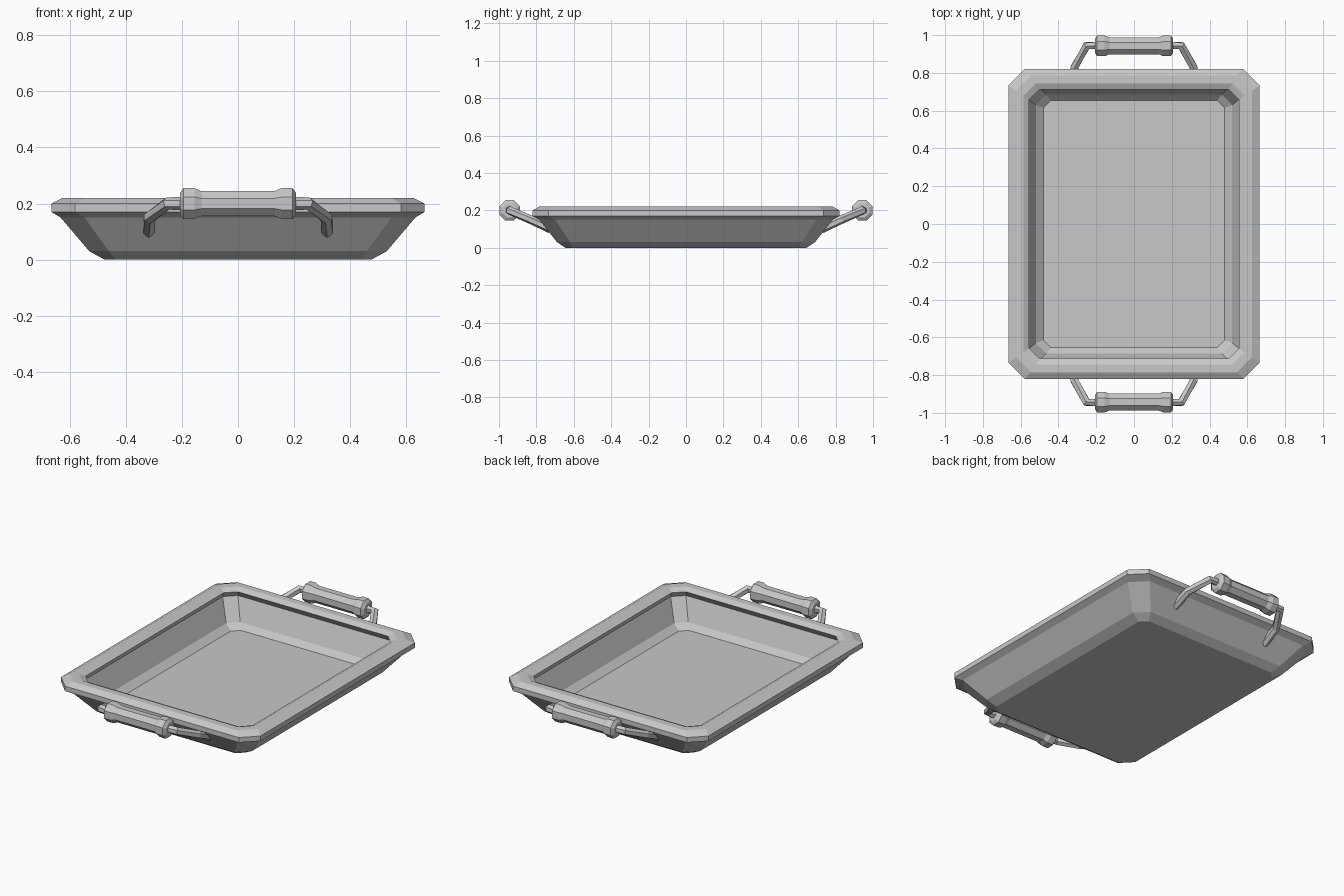
import bpy, bmesh, math
from mathutils import Vector

cube = bpy.data.objects.get("Cube")
if cube:
    bpy.data.objects.remove(cube, do_unlink=True)

# One plain metal colour
metal = bpy.data.materials.new("grey metal")
metal.use_nodes = True
GREY = (0.58, 0.58, 0.58, 1)
metal.diffuse_color = GREY
bsdf = next(n for n in metal.node_tree.nodes if n.type == 'BSDF_PRINCIPLED')
bsdf.inputs["Base Color"].default_value = GREY


def loft(name, rings):
    """Skin a list of equal-sized point rings and cap both ends."""
    bm = bmesh.new()
    loops = [[bm.verts.new(p) for p in ring] for ring in rings]
    n = len(loops[0])
    for a, b in zip(loops, loops[1:]):
        for i in range(n):
            j = (i + 1) % n
            bm.faces.new((a[i], a[j], b[j], b[i]))
    bm.faces.new(loops[0])
    bm.faces.new(loops[-1])
    bmesh.ops.recalc_face_normals(bm, faces=bm.faces)
    mesh = bpy.data.meshes.new(name)
    bm.to_mesh(mesh)
    bm.free()
    mesh.materials.append(metal)
    obj = bpy.data.objects.new(name, mesh)
    bpy.context.collection.objects.link(obj)
    return obj


def cut_rectangle(hx, hy, z, cut):
    """Rectangle outline with chamfered corners."""
    quarter = [(hx, hy - cut), (hx - cut, hy)]
    pts = quarter + [(-x, y) for x, y in reversed(quarter)]
    pts += [(-x, -y) for x, y in pts]
    return [(x, y, z) for x, y in pts]


def tube_ring(centre, along, radius, sides):
    """Regular polygon round a point, flat side up, square to a direction."""
    along = Vector(along).normalized()
    side = along.cross(Vector((0, 0, 1))).normalized()
    up = side.cross(along)
    ring = []
    for i in range(sides):
        a = math.tau * (i + 0.5) / sides
        ring.append(Vector(centre) + radius * (math.cos(a) * side + math.sin(a) * up))
    return ring


# Tray: outside wall, rolled rim, inside wall and thin floor
tray_profile = [
    (0.475, 0.645, 0.0, 0.04),
    (0.53, 0.69, 0.03, 0.07),
    (0.632, 0.785, 0.15, 0.085),
    (0.665, 0.82, 0.17, 0.085),
    (0.665, 0.82, 0.2, 0.085),
    (0.625, 0.785, 0.22, 0.08),
    (0.585, 0.745, 0.22, 0.065),
    (0.556, 0.712, 0.205, 0.055),
    (0.575, 0.735, 0.17, 0.06),
    (0.52, 0.685, 0.042, 0.055),
    (0.48, 0.655, 0.01, 0.04),
]
loft("tray", [cut_rectangle(*p) for p in tray_profile])

# Handles: faceted grip with swollen ends, and two bent arms
half_grip = [(0.207, 0.04), (0.195, 0.059), (0.155, 0.059), (0.13, 0.048)]
grip_profile = half_grip + [(-x, r) for x, r in reversed(half_grip)]
arm_path = [(0.19, 0.945, 0.2), (0.25, 0.945, 0.2),
            (0.315, 0.83, 0.15), (0.318, 0.725, 0.1)]

for end, sy in (("front", -1), ("back", 1)):
    loft(end + "_handle_grip",
         [tube_ring((x, sy * 0.943, 0.2), (1, 0, 0), r, 8) for x, r in grip_profile])
    for hand, sx in (("left", 1), ("right", -1)):
        path = [Vector((sx * x, sy * y, z)) for x, y, z in arm_path]
        rings = []
        for i, p in enumerate(path):
            along = path[min(i + 1, 3)] - path[max(i - 1, 0)]
            rings.append(tube_ring(p, along, 0.023, 6))
        loft(f"{end}_{hand}_handle_arm", rings)
